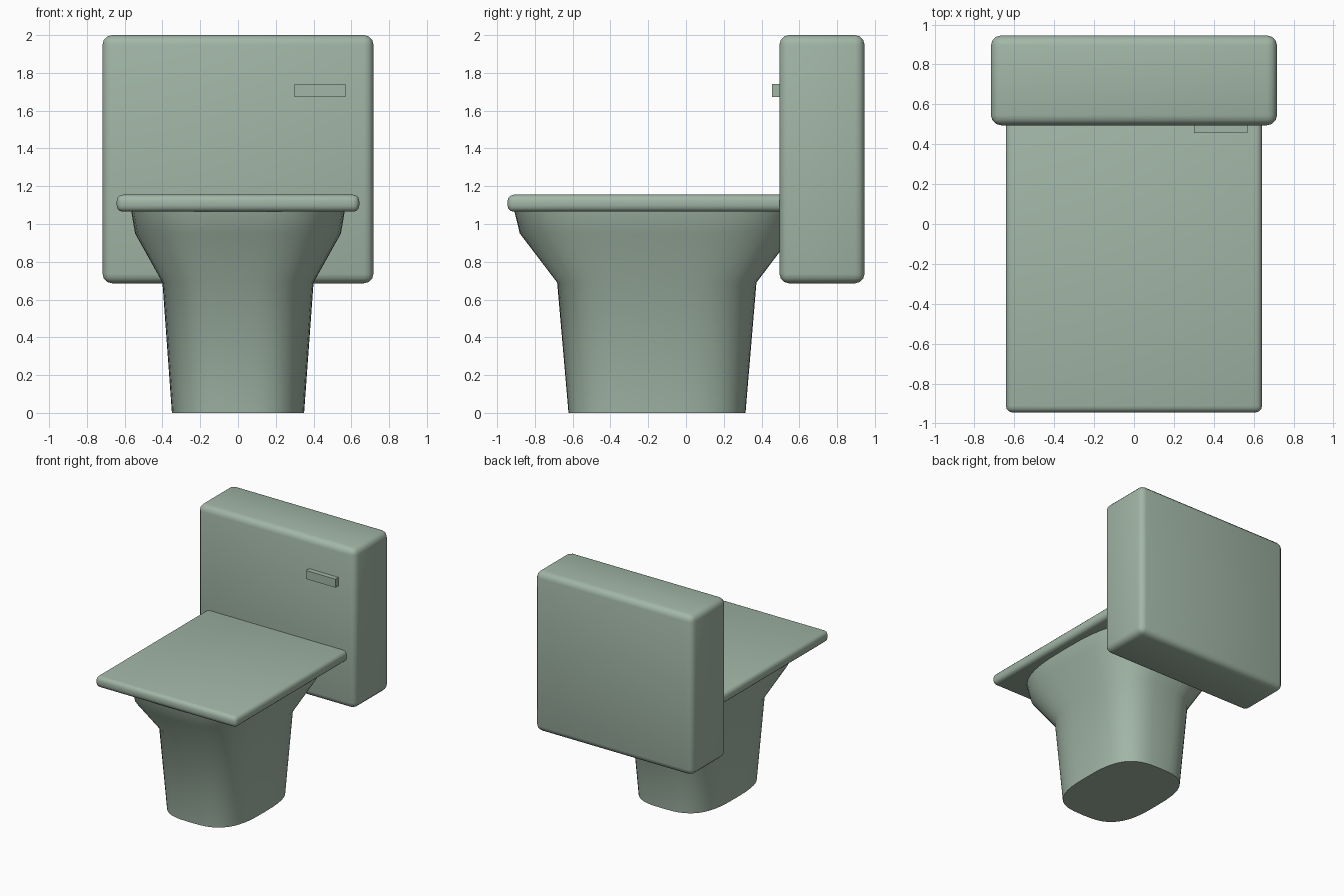
import bpy, bmesh, math

if "Cube" in bpy.data.objects:
    bpy.data.objects.remove(bpy.data.objects["Cube"])

mat = bpy.data.materials.new("sage green")
mat.diffuse_color = (0.36, 0.47, 0.385, 1)
mat.use_nodes = True
mat.node_tree.nodes["Principled BSDF"].inputs["Base Color"].default_value = mat.diffuse_color


def finish(name, bm):
    bmesh.ops.recalc_face_normals(bm, faces=bm.faces)
    mesh = bpy.data.meshes.new(name)
    bm.to_mesh(mesh)
    bm.free()
    mesh.materials.append(mat)
    obj = bpy.data.objects.new(name, mesh)
    bpy.context.collection.objects.link(obj)
    return obj


def smooth(obj, angle):
    bpy.ops.object.select_all(action='DESELECT')
    obj.select_set(True)
    bpy.context.view_layer.objects.active = obj
    bpy.ops.object.shade_smooth_by_angle(angle=math.radians(angle))


def box(name, lo, hi, bevel=0.0, segments=3):
    bm = bmesh.new()
    bmesh.ops.create_cube(bm, size=1)
    for v in bm.verts:
        v.co = [(a + b) / 2 + c * (b - a) for a, b, c in zip(lo, hi, v.co)]
    if bevel:
        bmesh.ops.bevel(bm, geom=bm.edges[:], offset=bevel, segments=segments,
                        profile=0.5, affect='EDGES')
    obj = finish(name, bm)
    if bevel:
        smooth(obj, 50)
    return obj


# Pedestal and bowl: stacked superellipse rings (z, half width, front y, back y)
SECTIONS = [(0.0, 0.35, -0.622, 0.315), (0.69, 0.40, -0.682, 0.373),
            (0.95, 0.545, -0.88, 0.57), (1.085, 0.568, -0.913, 0.603)]
N = 48
bm = bmesh.new()
rings = []
for z, w, front, back in SECTIONS:
    ring = []
    for i in range(N):
        a = 2 * math.pi * i / N
        c, s = math.cos(a), math.sin(a)
        x = math.copysign(abs(c) ** (2 / 3), c) * w
        y = (front + back) / 2 + math.copysign(abs(s) ** (2 / 3), s) * (back - front) / 2
        ring.append(bm.verts.new((x, y, z)))
    rings.append(ring)
for r0, r1 in zip(rings, rings[1:]):
    for i in range(N):
        j = (i + 1) % N
        bm.faces.new((r0[i], r0[j], r1[j], r1[i]))
bm.faces.new(rings[0])
bm.faces.new(rings[-1])
smooth(finish("bowl_pedestal", bm), 45)

# Closed lid, tank and flush handle
box("lid", (-0.642, -0.945, 1.065), (0.642, 0.56, 1.155), 0.033)
box("tank", (-0.717, 0.495, 0.686), (0.717, 0.945, 2.0), 0.05)
box("flush_handle", (0.30, 0.455, 1.672), (0.568, 0.51, 1.742))
